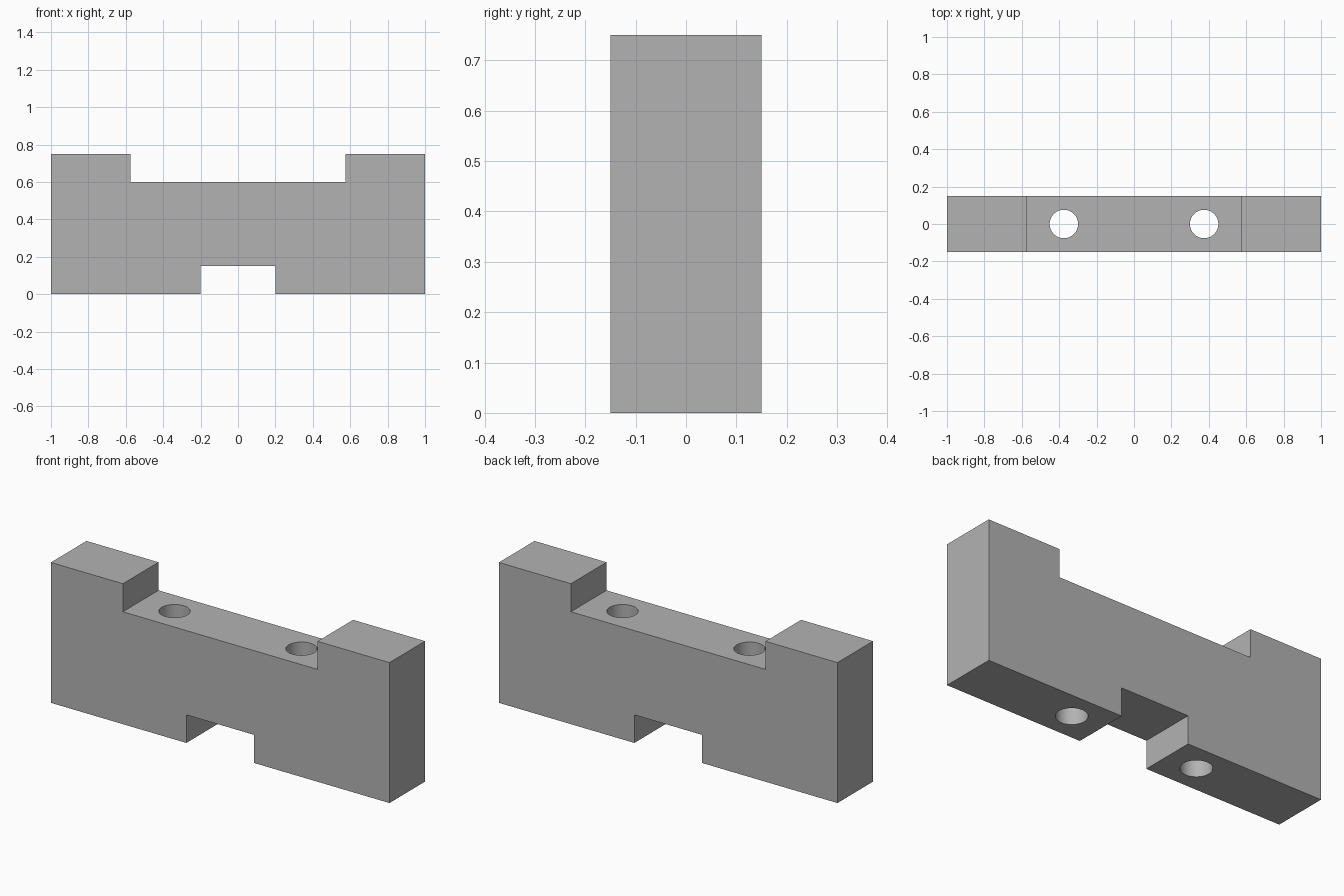
import bpy
import bmesh
import math

if "Cube" in bpy.data.objects:
    bpy.data.objects.remove(bpy.data.objects["Cube"])

DEPTH = 0.30
HOLE_X, HOLE_R = 0.375, 0.076

grey = bpy.data.materials.new("plain grey")
grey.diffuse_color = (0.45, 0.45, 0.45, 1)
grey.use_nodes = True
grey.node_tree.nodes["Principled BSDF"].inputs["Base Color"].default_value = grey.diffuse_color

# Block: right half of the front outline, mirrored to the left and extruded in depth
half = [(0.20, 0.15), (0.20, 0), (1, 0), (1, 0.75), (0.575, 0.75), (0.575, 0.60)]
outline = half + [(-x, z) for x, z in reversed(half)]
bm = bmesh.new()
face = bm.faces.new([bm.verts.new((x, -DEPTH / 2, z)) for x, z in outline])
ext = bmesh.ops.extrude_face_region(bm, geom=[face])
bmesh.ops.translate(bm, vec=(0, DEPTH, 0),
                    verts=[v for v in ext["geom"] if isinstance(v, bmesh.types.BMVert)])
bmesh.ops.recalc_face_normals(bm, faces=bm.faces)
mesh = bpy.data.meshes.new("notched_block")
bm.to_mesh(mesh)
bm.free()
block = bpy.data.objects.new("notched_block", mesh)
bpy.context.collection.objects.link(block)
mesh.materials.append(grey)
bpy.context.view_layer.objects.active = block

# Two vertical bolt holes through the block
for side in (-1, 1):
    bpy.ops.mesh.primitive_cylinder_add(vertices=64, radius=HOLE_R, depth=2,
                                        location=(side * HOLE_X, 0, 0.3))
    cutter = bpy.context.object
    cutter.name = "hole_cutter"
    cutter.hide_render = True
    cutter.data.materials.append(grey)
    cut = block.modifiers.new("bolt_hole", "BOOLEAN")
    cut.operation = "DIFFERENCE"
    cut.solver = "EXACT"
    cut.object = cutter
    bpy.context.view_layer.objects.active = block
    bpy.ops.object.modifier_apply(modifier=cut.name)
    bpy.data.objects.remove(cutter)

# Smooth hole walls, crisp block edges
bpy.ops.object.select_all(action="DESELECT")
block.select_set(True)
bpy.ops.object.shade_smooth_by_angle(angle=math.radians(30))
